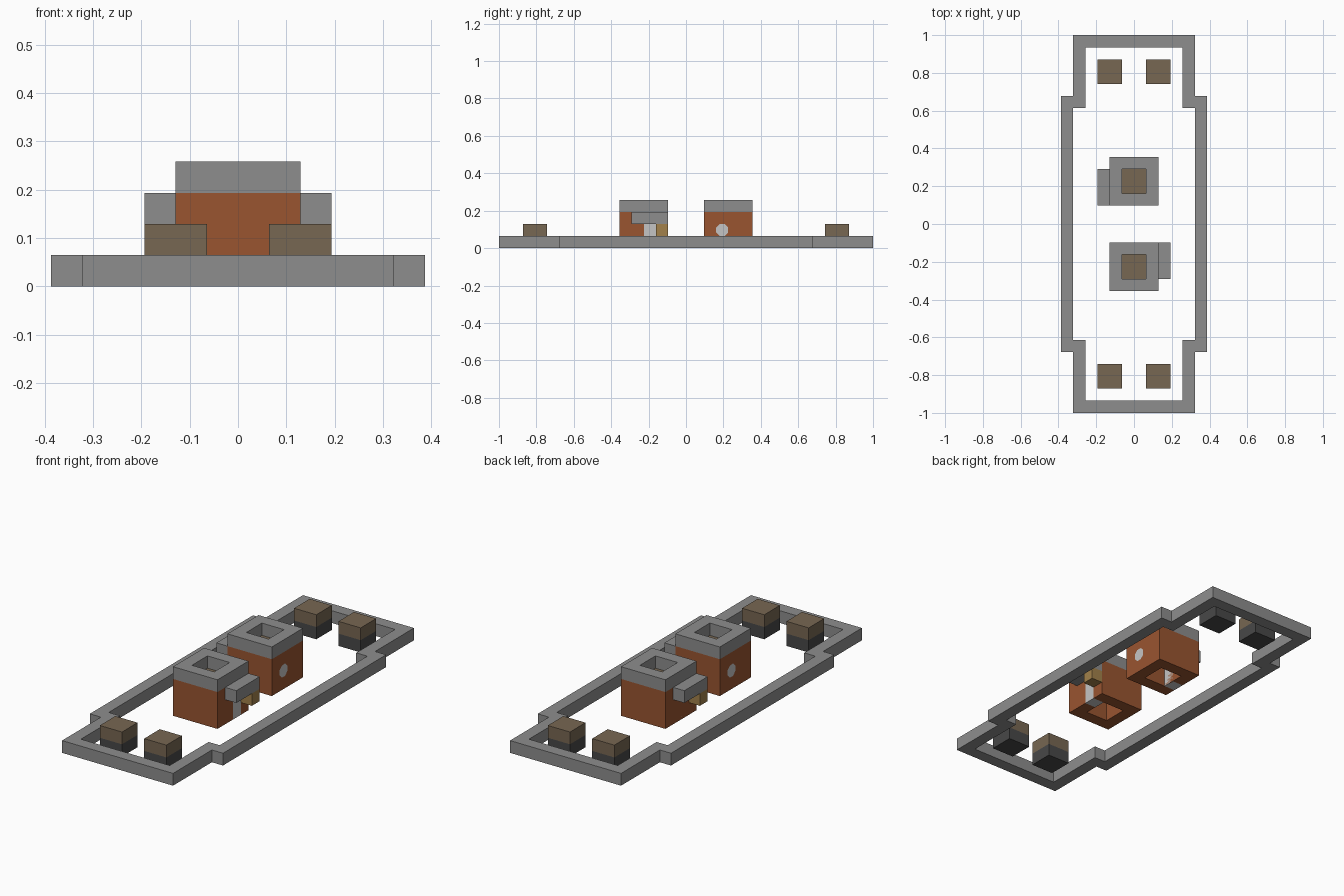
import bpy, bmesh, math
from mathutils import Matrix, Vector

cube = bpy.data.objects.get("Cube")
if cube:
    bpy.data.objects.remove(cube, do_unlink=True)

U = 2 / 31  # one grid block


def material(name, r, g, b):
    m = bpy.data.materials.new(name)
    m.use_nodes = True
    m.diffuse_color = (r, g, b, 1)
    m.node_tree.nodes["Principled BSDF"].inputs["Base Color"].default_value = (r, g, b, 1)
    return m


STONE = material("stone grey", .27, .27, .27)
BRICK = material("rust brick", .32, .09, .03)
EARTH = material("earth brown", .185, .135, .085)
WOOD = material("tan wood", .36, .22, .07)
PALE = material("pale grey", .56, .56, .56)
DARK = material("charcoal", .065, .065, .065)


def finish(name, bm, mat):
    bmesh.ops.recalc_face_normals(bm, faces=bm.faces)
    bm.transform(Matrix.Scale(U, 4))
    mesh = bpy.data.meshes.new(name)
    bm.to_mesh(mesh)
    bm.free()
    mesh.materials.append(mat)
    ob = bpy.data.objects.new(name, mesh)
    bpy.context.collection.objects.link(ob)
    return ob


def box(name, lo, hi, mat, side=1):
    """Box between two corners in grid blocks; side=-1 turns it half round."""
    lo, hi = Vector(lo), Vector(hi)
    bm = bmesh.new()
    bmesh.ops.create_cube(bm, size=1)
    bm.transform(Matrix.Rotation(0 if side > 0 else math.pi, 4, 'Z')
                 @ Matrix.Translation((lo + hi) / 2) @ Matrix.Diagonal((*(hi - lo), 1)))
    return finish(name, bm, mat)


def ring(name, outer, inner, z0, z1, mat):
    """Wall between two matching outlines."""
    bm = bmesh.new()
    loops = [[bm.verts.new((x, y, z)) for x, y in pts]
             for pts, z in ((outer, z0), (outer, z1), (inner, z1), (inner, z0))]
    n = len(outer)
    for a, b in zip(loops, loops[1:] + loops[:1]):
        for i in range(n):
            j = (i + 1) % n
            bm.faces.new((a[i], a[j], b[j], b[i]))
    return finish(name, bm, mat)


def mirrored(quarter):
    """Closed outline from one quarter, mirrored in x and y."""
    half = quarter + [(x, -y) for x, y in reversed(quarter)]
    return half + [(-x, -y) for x, y in half]


def square(r, cy):
    return [(-r, cy - r), (r, cy - r), (r, cy + r), (-r, cy + r)]


# Stepped border wall
ring("border_wall", mirrored([(5, 15.5), (5, 10.5), (6, 10.5)]),
     mirrored([(4, 14.5), (4, 9.5), (5, 9.5)]), 0, 1, STONE)

# Four corner blocks on dark bases
for end, s in (("front", 1), ("back", -1)):
    for hand, x in (("a", -3), ("b", 1)):
        box(f"{end}_block_base_{hand}", (x, -13.5, 0), (x + 2, -11.5, 1), DARK, s)
        box(f"{end}_block_top_{hand}", (x, -13.5, 1), (x + 2, -11.5, 2), EARTH, s)

# Two towers, each the other turned half round
for end, s in (("front", 1), ("back", -1)):
    cy = -3.5 * s
    walls = ring(f"{end}_tower_walls", square(2, cy), square(1, cy), 0, 3, BRICK)
    ring(f"{end}_tower_parapet", square(2, cy), square(1, cy), 3, 4, STONE)
    box(f"{end}_tower_floor", (-1, -4.5, 2), (1, -2.5, 3), EARTH, s)
    box(f"{end}_awning", (2, -4.5, 2), (3, -1.5, 3), STONE, s)
    box(f"{end}_crate", (2, -2.5, 1), (3, -1.5, 2), WOOD, s)
    door = box(f"{end}_door", (1, -3.5, 0), (2, -2.5, 2), PALE, s)

    # Octagonal window through the opposite wall
    bm = bmesh.new()
    r = .5 / math.cos(math.pi / 8)
    bmesh.ops.create_cone(bm, cap_ends=True, segments=8, radius1=r, radius2=r, depth=1)
    bm.transform(Matrix.Translation((-1.5 * s, -3 * s, 1.5))
                 @ Matrix.Rotation(math.pi / 2, 4, 'Y') @ Matrix.Rotation(math.pi / 8, 4, 'Z'))
    if max(v.co.z for v in bm.verts) > 2.01:
        bm.transform(Matrix.Translation((0, 0, 0)))
    window = finish(f"{end}_window", bm, PALE)

    # Openings that the door and window fill
    for part in (door, window):
        cut = walls.modifiers.new(part.name + "_opening", 'BOOLEAN')
        cut.operation = 'DIFFERENCE'
        cut.solver = 'EXACT'
        cut.object = part
